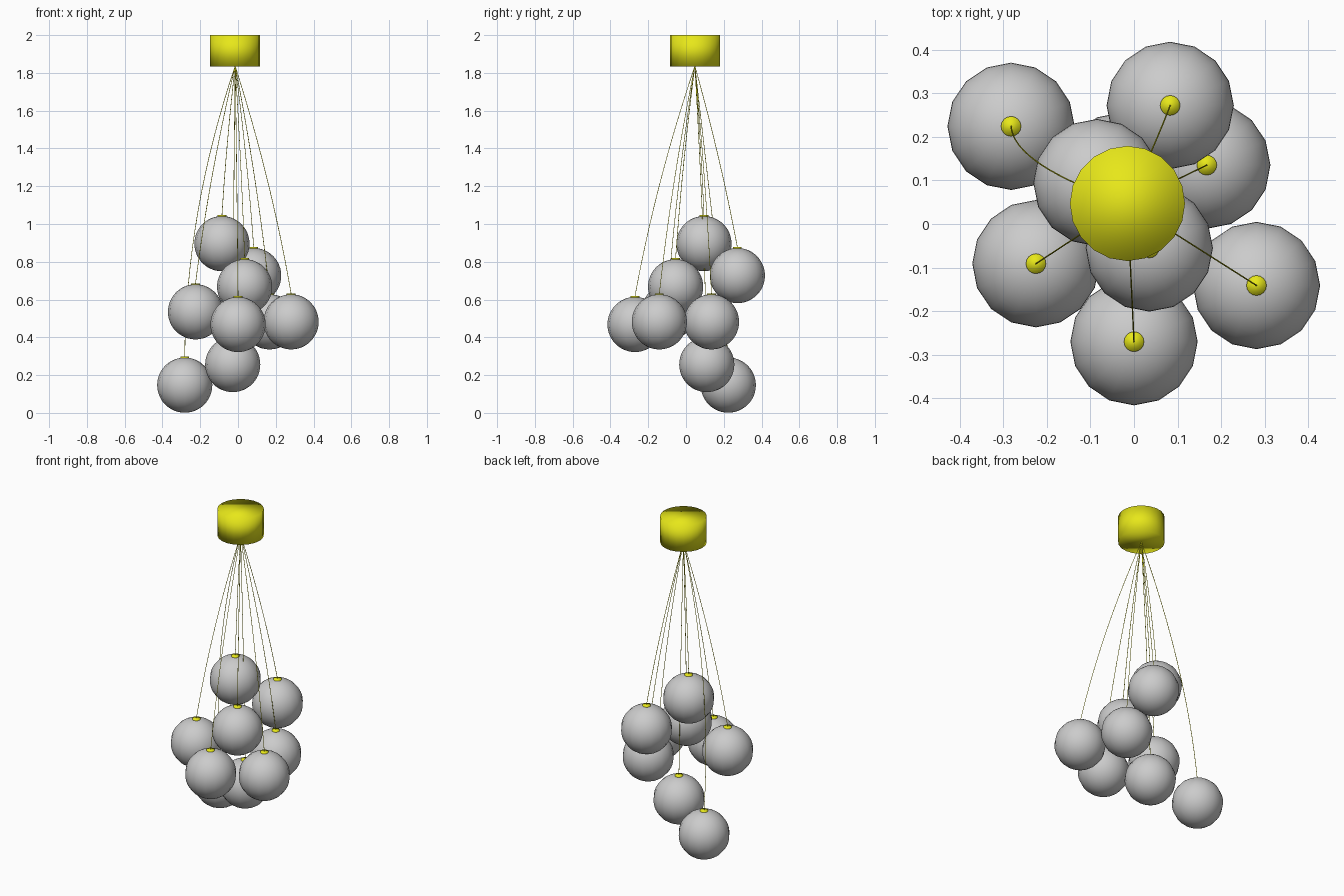
import bpy
from mathutils import Vector

if "Cube" in bpy.data.objects:
    bpy.data.objects.remove(bpy.data.objects["Cube"])

R = 0.146                                # globe radius
HUB = Vector((-0.015, 0.047, 1.836))     # where all the wires meet

yellow = bpy.data.materials.new("yellow")
yellow.diffuse_color = (0.8, 0.8, 0.01, 1)
yellow.use_nodes = True
yellow.node_tree.nodes["Principled BSDF"].inputs["Base Color"].default_value = yellow.diffuse_color


def smooth(ob):
    for p in ob.data.polygons:
        p.use_smooth = True


def drum(name, x, y, z0, z1, radius, sides):
    bpy.ops.mesh.primitive_cylinder_add(vertices=sides, radius=radius, depth=z1 - z0,
                                        location=(x, y, (z0 + z1) / 2))
    ob = bpy.context.object
    ob.name = name
    ob.data.materials.append(yellow)
    smooth(ob)
    return ob


def globe(x, y, z):
    bpy.ops.mesh.primitive_uv_sphere_add(segments=16, ring_count=24, radius=R,
                                         location=(x, y, z))
    ob = bpy.context.object
    ob.name = "glass_globe"
    smooth(ob)


def wire(end, bow_x, bow_y):
    # thin cable that leans out from the hub and drops more steeply at its end
    cu = bpy.data.curves.new("wire", 'CURVE')
    cu.dimensions = '3D'
    cu.bevel_depth = 0.0016
    cu.bevel_resolution = 1
    cu.use_fill_caps = True
    cu.materials.append(yellow)
    n = 17
    sp = cu.splines.new('POLY')
    sp.points.add(n - 1)
    d = end - HUB
    for i in range(n):
        t = i / (n - 1)
        k = t * (1 - t)
        p = HUB + Vector((d.x * (t + bow_x * k), d.y * (t + bow_y * k), d.z * t))
        sp.points[i].co = (*p, 1)
    ob = bpy.data.objects.new("wire", cu)
    bpy.context.collection.objects.link(ob)


# ceiling canopy
drum("ceiling_canopy", HUB.x, HUB.y, 1.835, 2.0, 0.132, 20)

# globes: x, y, z of the centre, then bow of the wire in x and y
globes = [
    (-0.282, 0.224, 0.147, 0.95, 0.0),
    (-0.225, -0.091, 0.535, 0.3, 0.3),
    (0.0, -0.270, 0.468, 0.3, 0.3),
    (0.281, -0.141, 0.482, 0.3, 0.3),
    (0.167, 0.135, 0.482, 0.3, 0.3),
    (0.083, 0.272, 0.727, 0.3, 0.2),
    (-0.085, 0.095, 0.896, 0.3, 0.3),
    (0.035, -0.055, 0.668, 0.3, 0.3),
    (-0.028, 0.110, 0.256, 0.3, 0.3),
]
for x, y, z, bx, by in globes:
    globe(x, y, z)
    drum("globe_cap", x, y, z + 0.138, z + 0.151, 0.023, 16)
    wire(Vector((x, y, z + 0.150)), bx, by)
